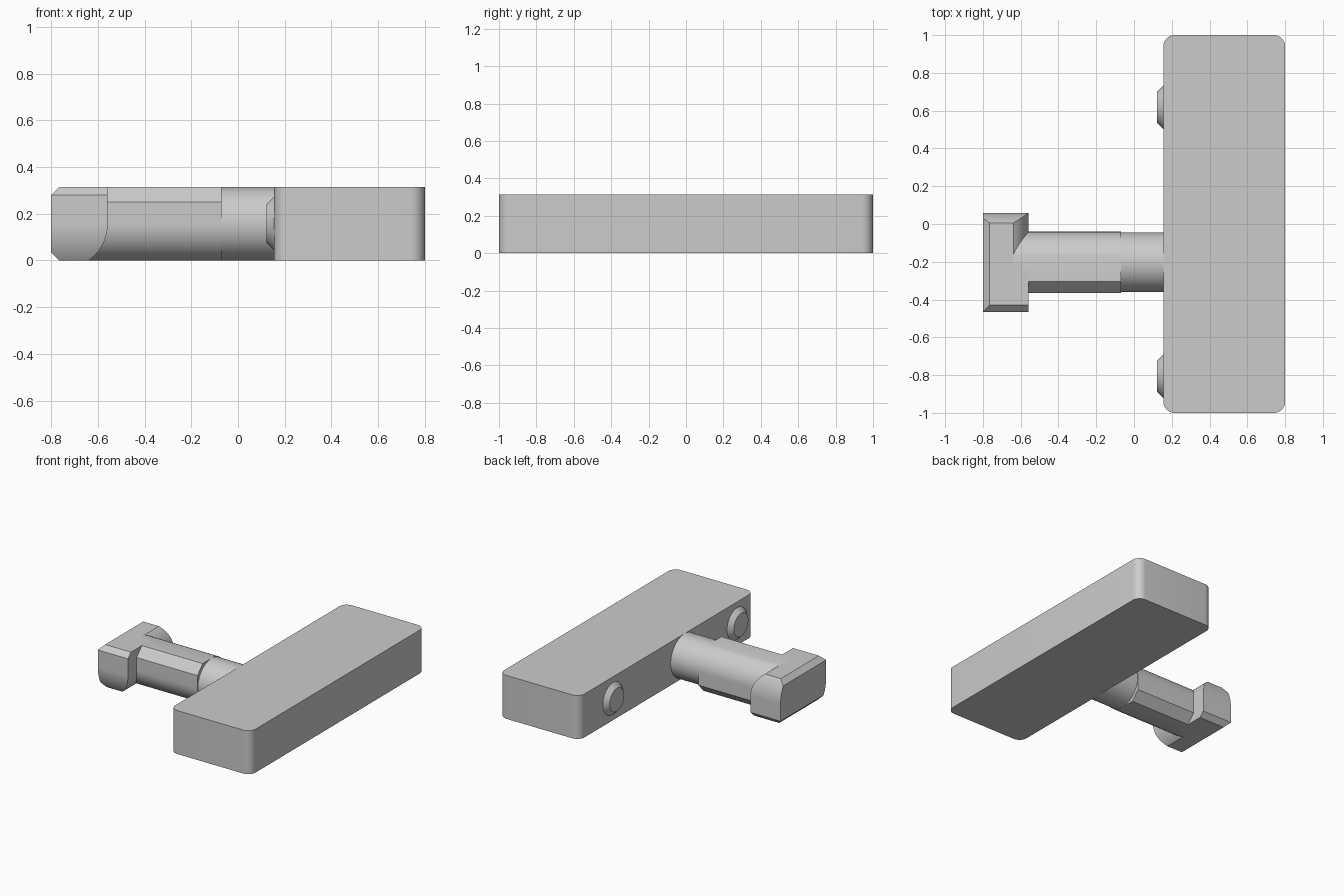
import bpy, bmesh
from math import sin, cos, pi, asin, sqrt, radians
from mathutils import Matrix, Vector

cube = bpy.data.objects.get("Cube")
if cube:
    bpy.data.objects.remove(cube, do_unlink=True)

H = 0.1575                      # half of the overall height
AXIS = Vector((0, -0.203, H))   # centre line of the bolt

grey = bpy.data.materials.new("plain grey")
grey.use_nodes = True
grey.diffuse_color = (0.6, 0.6, 0.6, 1)
grey.node_tree.nodes["Principled BSDF"].inputs["Base Color"].default_value = (0.6, 0.6, 0.6, 1)


def finish(name, bm):
    """Turn a bmesh into a grey object, smooth with sharp edges kept."""
    bmesh.ops.recalc_face_normals(bm, faces=bm.faces)
    mesh = bpy.data.meshes.new(name)
    bm.to_mesh(mesh)
    bm.free()
    mesh.materials.append(grey)
    obj = bpy.data.objects.new(name, mesh)
    bpy.context.collection.objects.link(obj)
    bpy.ops.object.select_all(action='DESELECT')
    obj.select_set(True)
    bpy.context.view_layer.objects.active = obj
    bpy.ops.object.shade_smooth_by_angle(angle=radians(30))
    return obj


def prism(points, place, start, end):
    """Extrude a profile; place(u, v, t) gives the 3D position."""
    bm = bmesh.new()
    rings = [[bm.verts.new(place(u, v, t)) for u, v in points] for t in (start, end)]
    for ring in rings:
        bm.faces.new(ring)
    n = len(points)
    for i in range(n):
        j = (i + 1) % n
        bm.faces.new((rings[0][i], rings[0][j], rings[1][j], rings[1][i]))
    bmesh.ops.recalc_face_normals(bm, faces=bm.faces)
    return bm


def along_x(u, v, t):
    return AXIS + Vector((t, u, v))


def along_y(u, v, t):
    return AXIS + Vector((u, t, v))


def arc(radius, top, steps=16):
    """Circle points from height 0 up to the given height."""
    a = asin(top / radius)
    return [(radius * cos(a * i / steps), radius * sin(a * i / steps)) for i in range(steps + 1)]


# Slab with rounded upright corners
bm = bmesh.new()
bmesh.ops.create_cube(bm, size=1, matrix=Matrix.Translation((0.4775, 0, H)) @ Matrix.Diagonal((0.645, 2, 2 * H, 1)))
upright = [e for e in bm.edges if abs(e.verts[0].co.z - e.verts[1].co.z) > H]
bmesh.ops.bevel(bm, geom=upright, offset=0.06, segments=10, profile=0.5, affect='EDGES')
finish("slab", bm)

# Two tapered buttons on the inner side of the slab
for name, y in (("rear_button", 0.617), ("front_button", -0.807)):
    bm = bmesh.new()
    place = Matrix.Translation((0.14, y, H)) @ Matrix.Rotation(-pi / 2, 4, 'Y')
    bmesh.ops.create_cone(bm, cap_ends=True, segments=48, radius1=0.118, radius2=0.083, depth=0.035, matrix=place)
    finish(name, bm)

# Round collar
circle = [(H * cos(2 * pi * i / 64), H * sin(2 * pi * i / 64)) for i in range(64)]
finish("collar", prism(circle, along_x, -0.07, 0.157))

# Shaft: two opposite corners chamfered, the other two rounded
half = [(0.102, -H), (0.162, 0.064 - H)] + arc(0.162, H)
finish("shaft", prism(half + [(-u, -v) for u, v in half], along_x, -0.64, -0.07))

# Hammer head: one half, then the same half turned about the bolt axis
side = [(-0.8, 0.035 - H), (-0.765, -H), (-0.558, -H)]
side += [(-0.558 - 0.194 + u, v) for u, v in arc(0.194, H)]
side += [(-0.765, H), (-0.8, H - 0.035)]
end = [(0, -H - 0.1), (0, -H), (0.227, -H), (0.262, 0.035 - H)] + arc(0.262, H) + [(0, H)]
end.pop(0)
head = finish("hammer_head", prism(side, along_y, 0, 0.4))
cutter = finish("head_cutter", prism([(u if u else -0.05, v) for u, v in end], along_x, -0.9, -0.4))
cutter.hide_render = True
mod = head.modifiers.new("trim", 'BOOLEAN')
mod.operation = 'INTERSECT'
mod.solver = 'EXACT'
mod.object = cutter
bpy.context.view_layer.objects.active = head
bpy.ops.object.modifier_apply(modifier="trim")
bpy.data.objects.remove(cutter, do_unlink=True)

bm = bmesh.new()
bm.from_mesh(head.data)
bpy.data.objects.remove(head, do_unlink=True)
seam = [f for f in bm.faces if all(abs(v.co.y - AXIS.y) < 1e-4 for v in f.verts)]
bmesh.ops.delete(bm, geom=seam, context='FACES')
copy = bmesh.ops.duplicate(bm, geom=bm.verts[:] + bm.edges[:] + bm.faces[:])["geom"]
turned = [g for g in copy if isinstance(g, bmesh.types.BMVert)]
bmesh.ops.rotate(bm, verts=turned, cent=AXIS, matrix=Matrix.Rotation(pi, 3, 'X'))
bmesh.ops.remove_doubles(bm, verts=bm.verts, dist=1e-4)
finish("hammer_head", bm)
